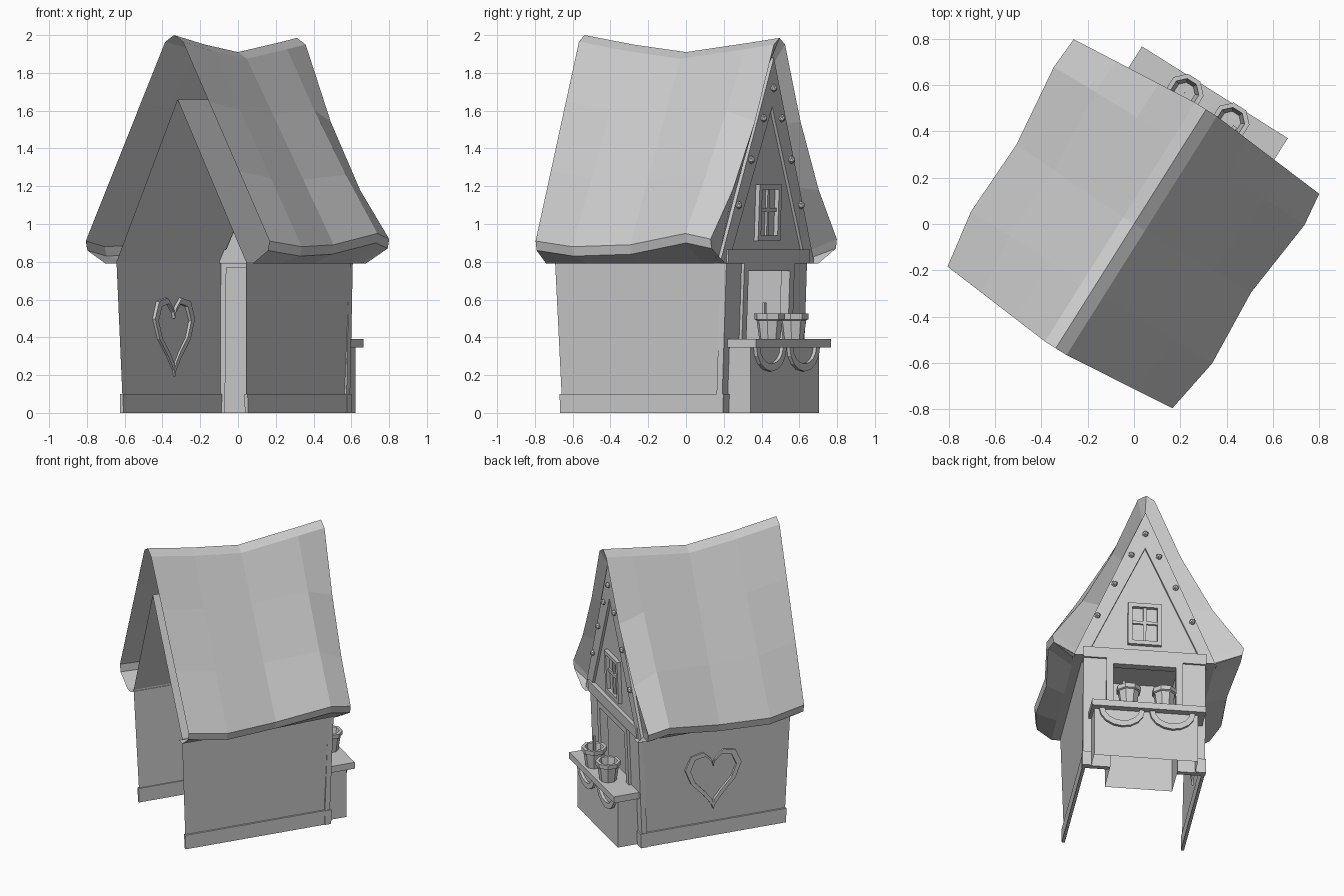
import bpy, bmesh, math
from mathutils import Matrix

if "Cube" in bpy.data.objects:
    bpy.data.objects.remove(bpy.data.objects["Cube"])

TURN = Matrix.Rotation(math.radians(-32.2), 4, 'Z')   # the whole hut is turned on its base


def make(name, verts, faces, lean=True):
    """Mesh in hut space (u across, v along ridge, z up); lean flares the hut lengthwise."""
    if lean:
        verts = [(u, v * (1 + 0.08 * z), z) for u, v, z in verts]
    bm = bmesh.new()
    vs = [bm.verts.new(p) for p in verts]
    for f in faces:
        bm.faces.new([vs[i] for i in f])
    bmesh.ops.recalc_face_normals(bm, faces=bm.faces)
    bm.transform(TURN)
    me = bpy.data.meshes.new(name)
    bm.to_mesh(me)
    bm.free()
    ob = bpy.data.objects.new(name, me)
    bpy.context.collection.objects.link(ob)
    return ob


def prism(name, pts, a, b, lean=True):
    """Solid from a (u, z) outline between v=a and v=b."""
    n = len(pts)
    verts = [(u, v, z) for v in (a, b) for u, z in pts]
    faces = [range(n), range(n, 2 * n)]
    faces += [(i, (i + 1) % n, n + (i + 1) % n, n + i) for i in range(n)]
    return make(name, verts, faces, lean)


def box(name, u0, u1, v0, v1, z0, z1, lean=True):
    return prism(name, [(u0, z0), (u1, z0), (u1, z1), (u0, z1)], v0, v1, lean)


def loft(name, rings, closed=True, wrap=False, lean=True):
    """Skin between equal-length rings of points."""
    n, m = len(rings[0]), len(rings)
    faces = []
    for k in range(m if wrap else m - 1):
        for i in range(n if closed else n - 1):
            j, k2 = (i + 1) % n, (k + 1) % m
            faces.append((k * n + i, k * n + j, k2 * n + j, k2 * n + i))
    return make(name, [p for r in rings for p in r], faces, lean)


# walls and inner roof lining: one thin sheet, open at the rear
section = [(-0.385, 0), (-0.405, 0.8), (0, 1.66), (0.405, 0.8), (0.385, 0)]
loft("wall_shell", [[(u, v, z) for u, z in section] for v in (-0.53, 0.45)], closed=False)

# plinths and front wall parts
for s, side in ((-1, "left"), (1, "right")):
    box(f"plinth_{side}", s * 0.38, s * 0.4, -0.535, 0.455, 0, 0.1)
    box(f"front_wall_{side}", s * 0.22, s * 0.4, 0.44, 0.475, 0, 0.8)
    box(f"corner_foot_{side}", s * 0.34, s * 0.405, 0.44, 0.485, 0, 0.1)
    box(f"hatch_jamb_{side}", s * 0.205, s * 0.25, 0.44, 0.492, 0.38, 0.79)
box("hatch_head", -0.25, 0.25, 0.44, 0.492, 0.75, 0.79)
box("front_beam", -0.405, 0.405, 0.43, 0.488, 0.79, 0.865)
prism("front_gable", [(-0.38, 0.83), (0.38, 0.83), (0, 1.65)], 0.43, 0.462)

# serving niche behind the hatch
loft("niche_sides", [[(-0.22, v, 0), (-0.22, v, 0.77), (0.22, v, 0.77), (0.22, v, 0)]
                     for v in (0.215, 0.45)], closed=False)
make("niche_back", [(-0.22, 0.215, 0), (0.22, 0.215, 0), (0.22, 0.215, 0.77), (-0.22, 0.215, 0.77)],
     [(0, 1, 2, 3)])

# barge boards with studs
prism("barge_boards", [(0, 1.88), (-0.47, 0.79), (-0.385, 0.79), (0, 1.62), (0.385, 0.79), (0.47, 0.79)],
      0.445, 0.478)
studs = [(0, 1.72)] + [(s * u, z) for s in (-1, 1) for u, z in ((0.09, 1.56), (0.2, 1.34), (0.31, 1.1))]
for i, (u, z) in enumerate(studs):
    bpy.ops.mesh.primitive_ico_sphere_add(subdivisions=1, radius=0.022)
    ob = bpy.context.object
    ob.name = f"stud_{i}"
    ob.location = TURN @ Matrix.Translation((u, 0.482 * (1 + 0.08 * z), z)).to_translation()

# sagging thatch: stations along the ridge
# (ridge v, eave v, left reach, right reach, eave z, ridge z, hollow)
stations = [(-0.635, -0.585, 0.584, 0.565, 0.91, 2.0, 0.0),
            (-0.33, -0.33, 0.625, 0.607, 0.88, 1.95, 0.0),
            (0.0, 0.02, 0.613, 0.586, 0.89, 1.91, 0.0),
            (0.40, 0.39, 0.655, 0.626, 0.95, 1.96, 0.03),
            (0.585, 0.537, 0.646, 0.608, 0.92, 1.985, 0.10)]


def half(s, reach, vr, ve, ez, rz, hollow):
    pts = [(s * 0.40, ve, 0.79), (s * 0.46, ve, 0.79), (s * (reach - 0.01), ve, ez - 0.05)]
    for t in (0, 0.35, 0.7, 1):
        dip = 0 if t in (0, 1) else hollow
        pts.append((s * (reach + (0.055 - reach) * t), ve + (vr - ve) * t,
                    ez + (rz - 0.035 - ez) * t - dip))
    return pts


rings = [half(-1, l, vr, ve, ez, rz, h) + [(0, vr, rz)] + half(1, r, vr, ve, ez, rz, h)[::-1]
         for vr, ve, l, r, ez, rz, h in stations]
# front rim folding back onto the barge boards
fold = [(0.40, 0.79), (0.46, 0.79), (0.455, 0.82), (0.44, 0.86), (0.3, 1.19), (0.15, 1.53), (0.02, 1.84)]
rings.append([(-u, 0.46 * (1 + 0.08 * z), z) for u, z in fold] + [(0, 0.53, 1.88)]
             + [(u, 0.46 * (1 + 0.08 * z), z) for u, z in fold[::-1]])
loft("thatched_roof", rings, closed=False, lean=False)


def frame(name, w, z0, z1, t, v0, v1):
    """Rectangular picture frame on the front."""
    def rect(d, v):
        return [(-w + d, v, z0 + d), (w - d, v, z0 + d), (w - d, v, z1 - d), (-w + d, v, z1 - d)]
    return loft(name, [rect(0, v0), rect(0, v1), rect(t, v1), rect(t, v0)], wrap=True)


# gable window
frame("gable_window_frame", 0.11, 0.91, 1.21, 0.028, 0.455, 0.485)
box("window_bar_upright", -0.01, 0.01, 0.455, 0.474, 0.93, 1.19)
box("window_bar_cross", -0.09, 0.09, 0.455, 0.474, 1.065, 1.085)

# counter
loft("counter_base", [[(-0.335, 0.48, z), (-0.335, 0.62, z), (0.345, 0.62, z), (0.345, 0.48, z)]
                      for z in (0, 0.35)], closed=False, lean=False)
box("counter_top", -0.38, 0.365, 0.46, 0.668, 0.345, 0.39, lean=False)

# swags below the counter and pots on it
for s, side in ((-1, "left"), (1, "right")):
    arc = [math.pi * (1 + i / 8) for i in range(9)]
    c = s * 0.165
    swag = [(c + 0.15 * math.cos(a), 0.35 + 0.13 * math.sin(a)) for a in arc]
    swag += [(c + 0.115 * math.cos(a), 0.35 + 0.09 * math.sin(a)) for a in reversed(arc)]
    prism(f"swag_{side}", swag, 0.615, 0.64, lean=False)
    pot = [(0.001, 0.39), (0.056, 0.39), (0.07, 0.49), (0.081, 0.495), (0.083, 0.525),
           (0.062, 0.525), (0.045, 0.42), (0.001, 0.42)]
    ang = [math.tau * (i + 0.5) / 8 for i in range(8)]
    loft(f"pot_{side}", [[(s * 0.117 + r * math.cos(a), 0.597 + r * math.sin(a), z) for a in ang]
                         for r, z in pot], lean=False)
box("stirring_stick", 0.135, 0.155, 0.575, 0.59, 0.42, 0.585, lean=False)


# heart trim passing through the left wall
def heart(k, u):
    pts = []
    for i in range(16):
        t = math.tau * i / 16
        h = 13 * math.cos(t) - 5 * math.cos(2 * t) - 2 * math.cos(3 * t) - math.cos(4 * t)
        pts.append((u, -0.02 + k * 0.19 * math.sin(t) ** 3, 0.44 + k * 0.0145 * h))
    return pts


loft("heart_trim", [heart(1, -0.38), heart(1, -0.412), heart(0.82, -0.412), heart(0.82, -0.38)], wrap=True)
